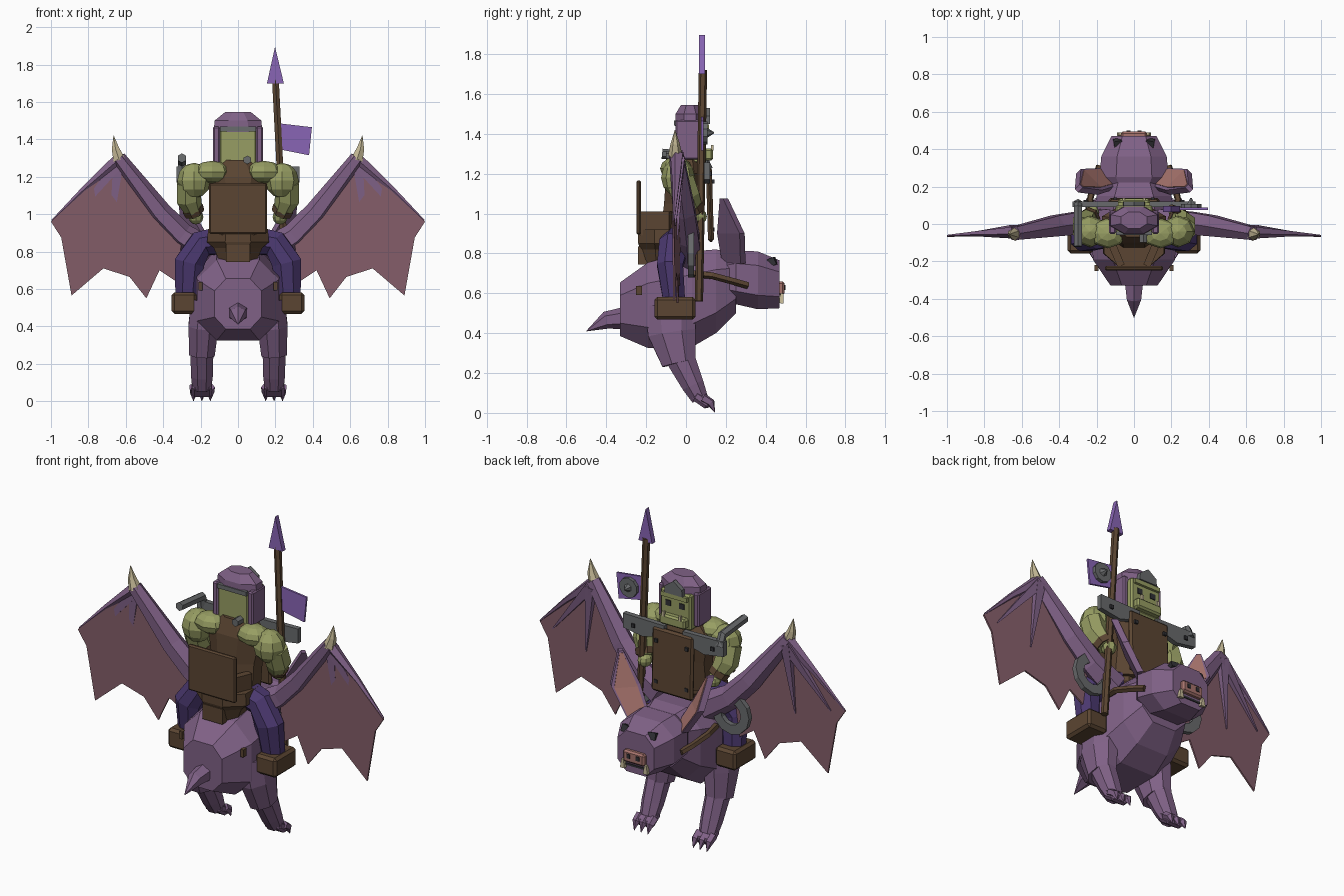
import bpy, bmesh, math
from mathutils import Vector, Matrix, Euler

if "Cube" in bpy.data.objects:
    bpy.data.objects.remove(bpy.data.objects["Cube"])


def material(name, *rgb):
    m = bpy.data.materials.new(name)
    m.use_nodes = True
    m.diffuse_color = (*rgb, 1)
    m.node_tree.nodes["Principled BSDF"].inputs["Base Color"].default_value = (*rgb, 1)
    return m


HIDE = material("purple hide", .215, .12, .24)
MEMBRANE = material("dusky rose membrane", .23, .11, .14)
LEATHER = material("brown leather", .105, .06, .032)
SKIN = material("olive skin", .31, .34, .125)
METAL = material("grey metal", .14, .145, .15)
BONE = material("ivory bone", .55, .48, .3)
PINK = material("pink flesh", .38, .17, .15)
CLOTH = material("bright violet", .25, .13, .46)
TROUSERS = material("dark violet cloth", .07, .04, .16)
DARK = material("near black", .03, .03, .035)


def finish(name, bm, mat, mirror=False, bevel=0):
    bmesh.ops.recalc_face_normals(bm, faces=bm.faces)
    me = bpy.data.meshes.new(name)
    bm.to_mesh(me)
    bm.free()
    me.materials.append(mat)
    ob = bpy.data.objects.new(name, me)
    bpy.context.collection.objects.link(ob)
    if bevel:
        mod = ob.modifiers.new("Bevel", "BEVEL")
        mod.width, mod.segments = bevel, 1
    if mirror:
        mod = ob.modifiers.new("Mirror", "MIRROR")
        mod.use_mirror_merge = False
    return ob


def loft(name, rings, mat, sides=8, hint=(1, 0, 0), axis=None, mirror=False, power=1):
    """Skin through rings of (centre, half width, half depth); a low power squares the section."""
    k = 1 / math.cos(math.pi / sides)

    def square(v):
        return math.copysign(abs(v * k) ** power, v)

    bm = bmesh.new()
    loops = []
    for i, (c, w, d) in enumerate(rings):
        a, b = rings[max(i - 1, 0)][0], rings[min(i + 1, len(rings) - 1)][0]
        t = Vector(axis) if axis else (Vector(b) - Vector(a)).normalized()
        u = Vector(hint) - t * t.dot(Vector(hint))
        u.normalize()
        v = t.cross(u)
        loops.append([bm.verts.new(Vector(c) + u * (w * square(math.cos(q))) + v * (d * square(math.sin(q))))
                      for q in [(j + .5) * math.tau / sides for j in range(sides)]])
    for A, B in zip(loops, loops[1:]):
        for j in range(sides):
            n = (j + 1) % sides
            bm.faces.new((A[j], A[n], B[n], B[j]))
    bm.faces.new(loops[0])
    bm.faces.new(loops[-1])
    return finish(name, bm, mat, mirror)


def rod(name, pts, radii, mat, sides=6, hint=(1, 0, 0), mirror=False):
    return loft(name, [(p, r, r) for p, r in zip(pts, radii)], mat, sides, hint, None, mirror)


def box(name, centre, size, mat, rot=(0, 0, 0), bevel=0, mirror=False):
    bm = bmesh.new()
    m = Matrix.LocRotScale(Vector(centre), Euler(rot), Vector(size))
    bmesh.ops.create_cube(bm, size=1, matrix=m)
    return finish(name, bm, mat, mirror, bevel)


def blob(name, centre, radii, mat, mirror=False):
    bm = bmesh.new()
    m = Matrix.LocRotScale(Vector(centre), None, Vector(radii))
    bmesh.ops.create_uvsphere(bm, u_segments=8, v_segments=6, radius=1, matrix=m)
    return finish(name, bm, mat, mirror)


def plate(name, pts, offset, mat, mirror=False):
    """Polygon thickened along an offset vector."""
    bm = bmesh.new()
    face = bm.faces.new([bm.verts.new(p) for p in pts])
    ext = bmesh.ops.extrude_face_region(bm, geom=[face], use_keep_orig=True)
    for v in ext["geom"]:
        if isinstance(v, bmesh.types.BMVert):
            v.co += Vector(offset)
    return finish(name, bm, mat, mirror)


# Beast: body, head and tail
loft("beast_body", [((0, -.33, .52), .125, .135), ((0, -.19, .54), .22, .215), ((0, .03, .57), .225, .24),
                    ((0, .15, .61), .2, .21), ((0, .25, .65), .15, .15)], HIDE, axis=(0, 1, 0), power=.75)
loft("beast_head", [((0, .18, .68), .14, .11), ((0, .25, .68), .185, .135),
                    ((0, .36, .665), .175, .145), ((0, .47, .645), .12, .12)], HIDE, axis=(0, 1, 0), power=.75)
rod("tail", [(0, -.3, .475), (0, -.4, .465), (0, -.5, .41)], [.05, .038, .001], HIDE)
box("snout", (0, .475, .625), (.14, .04, .07), PINK, bevel=.01)
box("nostril", (.03, .496, .63), (.022, .006, .025), DARK, mirror=True)
box("mouth_line", (0, .471, .57), (.16, .008, .012), DARK)
box("beast_eye", (.085, .43, .755), (.045, .045, .04), DARK, rot=(.4, 0, -.2), mirror=True)
rod("tusk", [(.075, .475, .55), (.075, .482, .6)], [.015, .006], BONE, 4, mirror=True)

# Broad ears with pink inner faces
ear = [(.15, .24, .75, .065), (.24, .225, .9, .08), (.295, .19, 1.075, .012)]
loft("ear", [((x, y, z), w, .018) for x, y, z, w in ear], HIDE, 4, (.7, .7, 0), (0, 0, 1), True)
loft("ear_lining", [((x - .014, y + .014, z - .01), w * .8, .006) for x, y, z, w in ear], PINK, 4,
     (.7, .7, 0), (0, 0, 1), True)

# Hind legs, feet and claws
loft("thigh", [((.17, -.08, .54), .08, .13), ((.185, -.07, .4), .08, .12), ((.193, -.035, .25), .068, .085)],
     HIDE, mirror=True)
loft("shin", [((.193, -.035, .29), .062, .075), ((.193, .035, .14), .058, .056), ((.193, .07, .07), .05, .042)],
     HIDE, mirror=True)
box("foot", (.193, .08, .065), (.11, .1, .055), HIDE, rot=(-.6, 0, 0), bevel=.015, mirror=True)
for x in (.148, .193, .238):
    rod("toe_claw", [(x, .085, .075), (x, .125, .05), (x, .145, .002)], [.02, .018, .001], HIDE, 5, mirror=True)


# Wings
def wing(x, z, lift=0):
    return (x, -.025 - .045 * x + lift, z)


outline = [(.3, .86), (.42, 1.0), (.64, 1.29), (1.0, .96), (.945, .875), (.89, .565), (.72, .71),
           (.58, .665), (.49, .55), (.42, .7), (.33, .64)]
plate("wing_membrane", [wing(*p) for p in outline], (0, .01, 0), MEMBRANE, True)
rod("wing_arm", [(.15, .01, .79), (.3, .005, .885), (.42, -.01, 1.01), (.64, -.05, 1.3)],
    [.07, .06, .055, .035], HIDE, 6, (0, 1, 0), True)
rod("wing_leading_finger", [wing(.64, 1.29, .01), wing(.82, 1.135, .012), wing(.995, .965, .008)],
    [.028, .014, .004], HIDE, 5, (0, 1, 0), True)
for tip in ((.91, .94), (.685, .87)):
    rod("wing_finger", [wing(.64, 1.27, .02), wing(*tip, .012)], [.028, .003], HIDE, 4, (0, 1, 0), True)
rod("wing_claw", [wing(.635, 1.29), wing(.655, 1.35), wing(.665, 1.42)], [.032, .02, .001], BONE, 6, mirror=True)

# Saddle, backrest, reins and side fittings
loft("saddle", [((0, -.1, .75), .1, .12), ((0, -.1, .82), .13, .13), ((0, -.1, .85), .165, .14),
                ((0, -.1, .92), .16, .14)], LEATHER, axis=(0, 0, 1))
box("saddle_tongue", (0, -.19, .79), (.13, .1, .09), LEATHER)
box("backrest", (0, -.237, 1.03), (.31, .025, .27), LEATHER, bevel=.008)
box("backrest_bracket", (.1, -.15, .95), (.04, .16, .12), LEATHER, rot=(0, 0, -.4), mirror=True)
rod("rein", [(.22, .03, .7), (.235, .13, .69), (.21, .24, .66), (.185, .31, .64)], [.015] * 4, LEATHER, 5,
    (0, 0, 1), True)
box("flank_buckle", (.2, -.235, .615), (.02, .03, .045), LEATHER, mirror=True)

# Broad flat rings beside the wing roots, square in section
bm = bmesh.new()
hoop = []
for i in range(12):
    q = i * math.tau / 12
    hoop.append([bm.verts.new((.32 + r * math.cos(q), y, .8 + r * math.sin(q)))
                 for y, r in ((.01, .065), (.04, .065), (.04, .12), (.01, .12))])
for i in range(12):
    A, B = hoop[i], hoop[(i + 1) % 12]
    for j in range(4):
        bm.faces.new((A[j], A[j - 1], B[j - 1], B[j]))
finish("flank_ring", bm, METAL, True)

# Rider: legs and boots
loft("rider_leg", [((.09, -.04, .86), .075, .075), ((.2, -.06, .84), .075, .07), ((.26, -.08, .74), .065, .08),
                   ((.27, -.06, .57), .055, .065)], TROUSERS, 8, (0, 1, 0), mirror=True)
box("boot", (.287, -.055, .525), (.135, .205, .115), LEATHER, bevel=.015, mirror=True)

# Rider: torso and armour
loft("torso", [((0, -.03, .88), .14, .1), ((0, -.01, 1.05), .14, .1), ((0, 0, 1.2), .17, .1),
               ((0, 0, 1.29), .09, .07)], LEATHER, axis=(0, 0, 1))
box("chest_plate", (0, .12, 1.045), (.27, .03, .375), LEATHER, rot=(.03, 0, 0), bevel=.012)
for z in (.92, 1.16):
    box("chest_rivet", (.1, .137, z), (.02, .012, .02), DARK, mirror=True)
plate("shoulder_plate", [(.06, .09, 1.25), (.33, .09, 1.255), (.33, .09, 1.17), (.2, .09, 1.15), (.06, .09, 1.19)],
      (0, .03, 0), METAL, True)
box("plate_bolt", (.26, .123, 1.2), (.022, .012, .022), DARK, mirror=True)
rod("side_handle", [(-.3, .11, 1.22), (-.3, .09, 1.28), (-.3, -.12, 1.3)], [.022] * 3, METAL)
rod("back_handle", [(.05, -.1, 1.29), (.05, .05, 1.29)], [.02, .02], METAL)

# Rider: arms
blob("shoulder", (.14, -.05, 1.225), (.1, .08, .06), SKIN, True)
blob("upper_arm", (.235, -.04, 1.18), (.09, .085, .095), SKIN, True)
loft("forearm", [((.265, -.03, 1.17), .06, .065), ((.265, 0, 1.08), .062, .065), ((.23, .04, 1.0), .04, .045)],
     SKIN, 7, mirror=True)
blob("hand", (.225, .06, .985), (.04, .045, .04), SKIN, True)
rod("wristband", [(.245, .025, 1.035), (.232, .04, 1.005)], [.054, .05], LEATHER, 7, mirror=True)

# Rider: head and hood
box("rider_head", (0, .025, 1.355), (.2, .15, .21), SKIN, bevel=.01)
box("jaw", (0, .105, 1.295), (.17, .06, .06), SKIN, bevel=.01)
box("brow", (0, .105, 1.435), (.17, .02, .025), SKIN)
box("rider_eye", (.045, .1, 1.385), (.032, .01, .032), DARK, mirror=True)
box("lower_tusk", (.055, .132, 1.33), (.014, .014, .03), BONE, mirror=True)
loft("hood_crown", [((0, .02, 1.44), .13, .075), ((0, .02, 1.5), .125, .072), ((0, .02, 1.545), .07, .045)],
     HIDE, axis=(0, 0, 1))
box("hood_cheek", (.115, .01, 1.37), (.035, .125, .2), HIDE, bevel=.008, mirror=True)
box("hood_band", (0, -.05, 1.455), (.19, .02, .025), METAL)
plate("forehead_crest", [(-.06, .095, 1.45), (.06, .095, 1.45), (.055, .095, 1.49), (0, .095, 1.53),
                         (-.055, .095, 1.49)], (0, .025, 0), METAL)

# Spear, pennant and round boss
rod("spear_shaft", [(.26, .065, .56), (.2, .085, 1.72)], [.018, .018], LEATHER)
plate("spear_head", [(.155, .065, 1.7), (.245, .065, 1.7), (.198, .065, 1.895)], (0, .03, 0), CLOTH)
plate("pennant", [(.225, .075, 1.485), (.395, .075, 1.465), (.38, .075, 1.315), (.23, .075, 1.345)],
      (0, .012, 0), CLOTH)
rod("boss_disc", [(.305, .087, 1.405), (.305, .107, 1.405)], [.055, .055], METAL, 10)
rod("boss_spike", [(.305, .1, 1.405), (.305, .14, 1.405)], [.025, .003], METAL)
